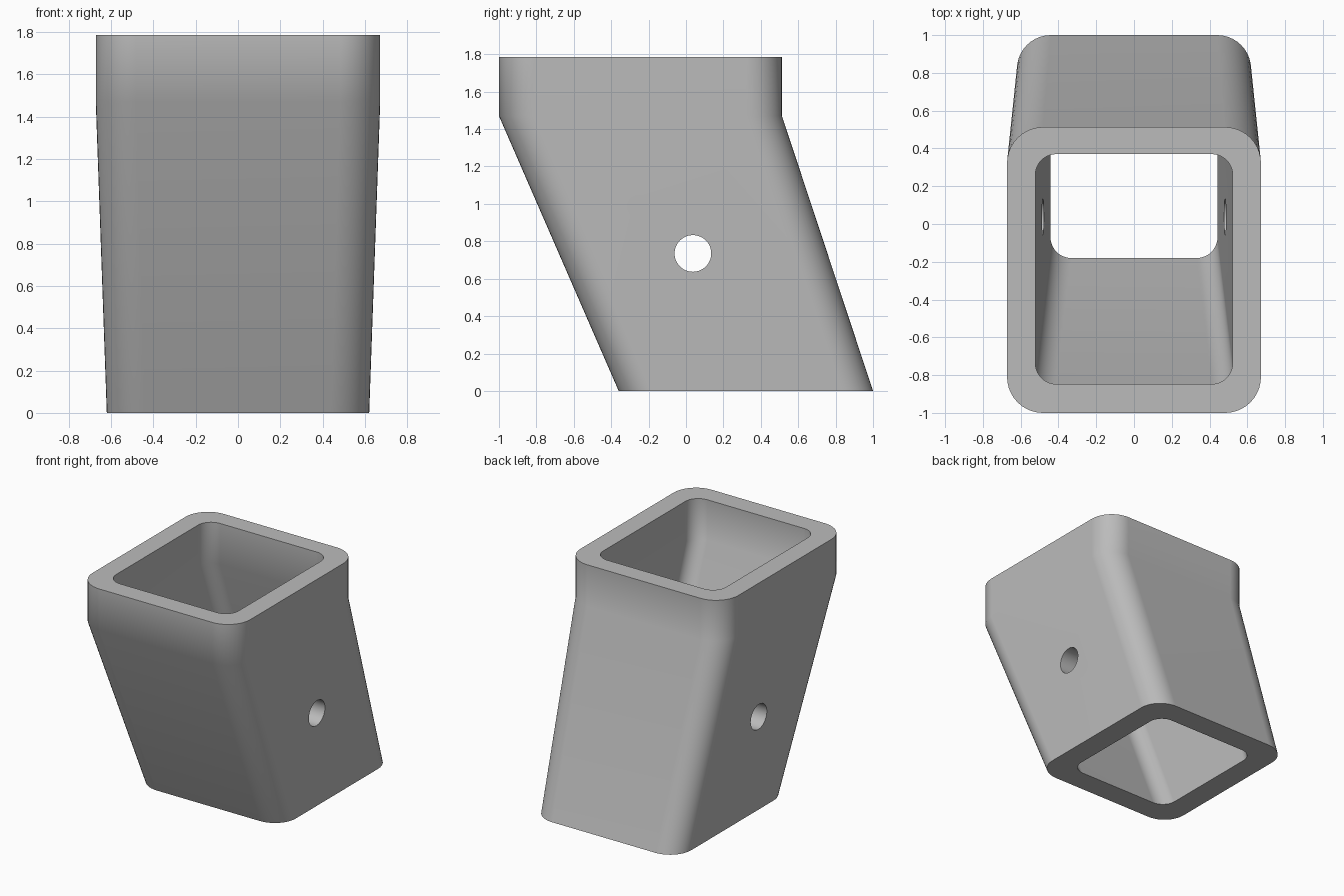
import bpy
import bmesh
from math import cos, sin, pi, radians

cube = bpy.data.objects.get("Cube")
if cube:
    bpy.data.objects.remove(cube, do_unlink=True)

grey = bpy.data.materials.new("plain grey")
grey.use_nodes = True
colour = (0.5, 0.5, 0.5, 1)
grey.diffuse_color = colour
grey.node_tree.nodes["Principled BSDF"].inputs["Base Color"].default_value = colour

STEPS = 10  # segments per rounded corner
TOP, BEND = 1.785, 1.47


def rounded_ring(bm, half_x, front, back, radius, z):
    """Rounded rectangle of vertices at height z."""
    mid, half_y = (front + back) / 2, (back - front) / 2
    ring = []
    for corner, (sx, sy) in enumerate([(1, 1), (-1, 1), (-1, -1), (1, -1)]):
        for i in range(STEPS + 1):
            a = (corner + i / STEPS) * pi / 2
            ring.append(bm.verts.new((sx * (half_x - radius) + radius * cos(a),
                                      mid + sy * (half_y - radius) + radius * sin(a), z)))
    return ring


def bridge(bm, a, b):
    n = len(a)
    for i in range(n):
        j = (i + 1) % n
        bm.faces.new((a[i], a[j], b[j], b[i]))


# Sleeve: outer skin up, over the rim, and down the bore
bm = bmesh.new()
sections = [
    (0.62, -0.36, 1.0, 0.18, 0),
    (0.672, -1.0, 0.513, 0.19, BEND),
    (0.672, -1.0, 0.513, 0.19, TOP),
    (0.522, -0.847, 0.37, 0.11, TOP),
    (0.522, -0.847, 0.37, 0.11, BEND),
    (0.442, -0.18, 0.82, 0.11, 0),
]
rings = [rounded_ring(bm, *s) for s in sections]
for lower, upper in zip(rings, rings[1:] + rings[:1]):
    bridge(bm, lower, upper)
bmesh.ops.recalc_face_normals(bm, faces=bm.faces)
mesh = bpy.data.meshes.new("angled_sleeve")
bm.to_mesh(mesh)
bm.free()
mesh.materials.append(grey)
sleeve = bpy.data.objects.new("angled_sleeve", mesh)
bpy.context.collection.objects.link(sleeve)

# Cross pin hole through both side walls
bpy.ops.mesh.primitive_cylinder_add(vertices=48, radius=0.098, depth=2,
                                    location=(0, 0.037, 0.735),
                                    rotation=(0, radians(90), 0))
cutter = bpy.context.object
cutter.name = "pin_hole_cutter"
cutter.hide_render = True
cutter.data.materials.append(grey)

bpy.ops.object.select_all(action='DESELECT')
sleeve.select_set(True)
bpy.context.view_layer.objects.active = sleeve
cut = sleeve.modifiers.new("pin_hole", 'BOOLEAN')
cut.operation = 'DIFFERENCE'
cut.solver = 'EXACT'
cut.object = cutter
bpy.ops.object.modifier_apply(modifier=cut.name)
bpy.data.objects.remove(cutter, do_unlink=True)

# Smooth corners and bend, crisp rims, flat large walls
bpy.ops.object.shade_smooth_by_angle(angle=radians(35))
weighted = sleeve.modifiers.new("flat_walls", 'WEIGHTED_NORMAL')
weighted.keep_sharp = True
